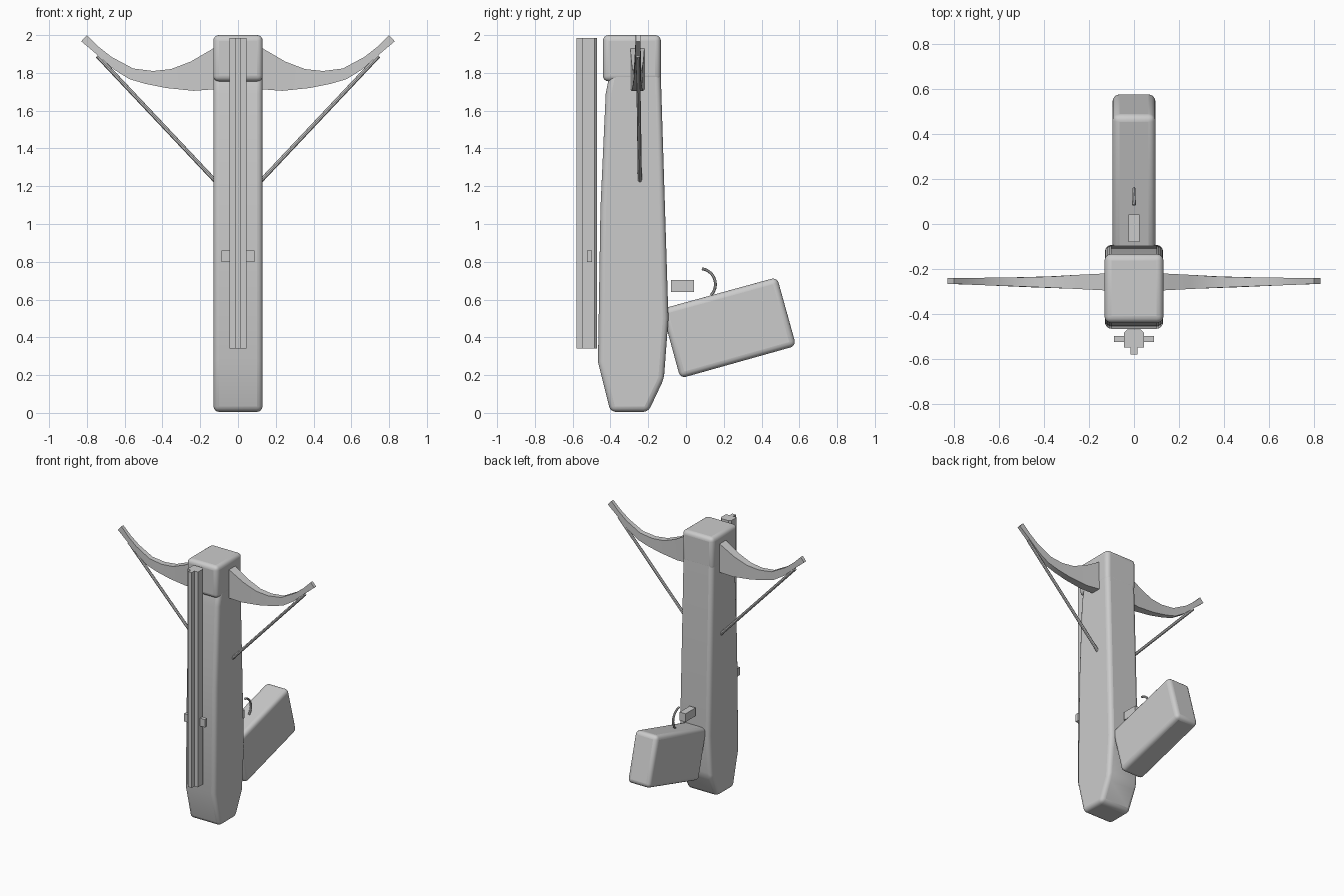
import bpy, bmesh
from math import radians, sin, cos
from mathutils import Vector

if "Cube" in bpy.data.objects:
    bpy.data.objects.remove(bpy.data.objects["Cube"])


def finish(name, bm, bevel=0.0, mirror=False):
    bmesh.ops.recalc_face_normals(bm, faces=bm.faces)
    me = bpy.data.meshes.new(name)
    bm.to_mesh(me)
    bm.free()
    ob = bpy.data.objects.new(name, me)
    bpy.context.collection.objects.link(ob)
    if bevel:
        b = ob.modifiers.new("bevel", 'BEVEL')
        b.width, b.segments, b.limit_method = bevel, 4, 'ANGLE'
        b.angle_limit = radians(15)
    if mirror:
        ob.modifiers.new("mirror", 'MIRROR')
    bpy.ops.object.select_all(action='DESELECT')
    bpy.context.view_layer.objects.active = ob
    ob.select_set(True)
    bpy.ops.object.shade_smooth_by_angle(angle=radians(30))
    return ob


def loft(name, rings, **kw):
    """Join a row of equal point rings and cap both ends."""
    bm = bmesh.new()
    vs = [[bm.verts.new(p) for p in r] for r in rings]
    n = len(vs[0])
    for a, b in zip(vs, vs[1:]):
        for i in range(n):
            bm.faces.new((a[i], a[(i + 1) % n], b[(i + 1) % n], b[i]))
    bm.faces.new(vs[0])
    bm.faces.new(vs[-1][::-1])
    return finish(name, bm, **kw)


def side_profile(name, pts, half, bevel=0.0):
    """Side outline (y, z) extruded across x."""
    return loft(name, [[(x, y, z) for y, z in pts] for x in (-half, half)], bevel=bevel)


def box(name, x, y, z, bevel=0.0):
    return side_profile(name, [(y[0], z[0]), (y[1], z[0]), (y[1], z[1]), (y[0], z[1])], x, bevel)


# Stock body and its head block
side_profile("stock", [(-0.40, 0.005), (-0.20, 0.005), (-0.117, 0.18), (-0.093, 0.50),
                       (-0.139, 1.97), (-0.405, 1.79), (-0.425, 1.69), (-0.453, 1.08),
                       (-0.466, 0.27)], 0.1295, 0.03)
box("stock_head", 0.131, (-0.44, -0.133), (1.755, 2.0), 0.03)

# Angled grip
side_profile("grip", [(-0.03, 0.183), (0.583, 0.355), (0.482, 0.718), (-0.13, 0.55)], 0.095, 0.03)

# Stepped bolt rail, cross-section in x and y
half = [(0.015, -0.58), (0.015, -0.548), (0.045, -0.548), (0.045, -0.485), (0.03, -0.47)]
section = half + [(-x, y) for x, y in reversed(half)]
loft("bolt_rail", [[(x, y, z) for x, y in section] for z in (0.34, 1.985)])
box("rail_cross_pin", 0.088, (-0.525, -0.498), (0.80, 0.86))

# Bow limbs: upper x, upper z, lower x, lower z, front y, back y
stations = [(0.10, 1.94, 0.10, 1.713, -0.297, -0.218),
            (0.13, 1.93, 0.13, 1.713, -0.295, -0.22),
            (0.25, 1.86, 0.235, 1.705, -0.289, -0.226),
            (0.355, 1.82, 0.38, 1.72, -0.284, -0.233),
            (0.45, 1.81, 0.49, 1.742, -0.28, -0.236),
            (0.555, 1.823, 0.575, 1.767, -0.276, -0.238),
            (0.67, 1.885, 0.66, 1.82, -0.272, -0.239),
            (0.74, 1.94, 0.75, 1.90, -0.269, -0.24),
            (0.80, 2.0, 0.83, 1.967, -0.266, -0.241)]
loft("bow_limbs", [[(a, f, b), (a, k, b), (c, k, d), (c, f, d)]
                   for a, b, c, d, f, k in stations], mirror=True)


def tube(name, pts, r, sides=8, mirror=False):
    """Round tube along a path; each ring is square to the path."""
    pts = [Vector(p) for p in pts]
    rings = []
    for i, p in enumerate(pts):
        t = (pts[min(i + 1, len(pts) - 1)] - pts[max(i - 1, 0)]).normalized()
        u = t.cross(Vector((0.3, 1, 0.1))).normalized()
        v = t.cross(u)
        rings.append([p + r * (u * cos(k * 6.28319 / sides) + v * sin(k * 6.28319 / sides))
                      for k in range(sides)])
    return loft(name, rings, mirror=mirror)


# Bowstring halves running into the stock
tube("bowstring", [(0.745, -0.254, 1.89), (0.118, -0.244, 1.225)], 0.011, mirror=True)

# Trigger block and curved trigger
box("trigger_block", 0.025, (-0.08, 0.042), (0.64, 0.703))
arc = [radians(82 - 14 * i) for i in range(10)]
tube("trigger", [(0, 0.073 + 0.083 * cos(a), 0.681 + 0.083 * sin(a)) for a in arc], 0.008)
